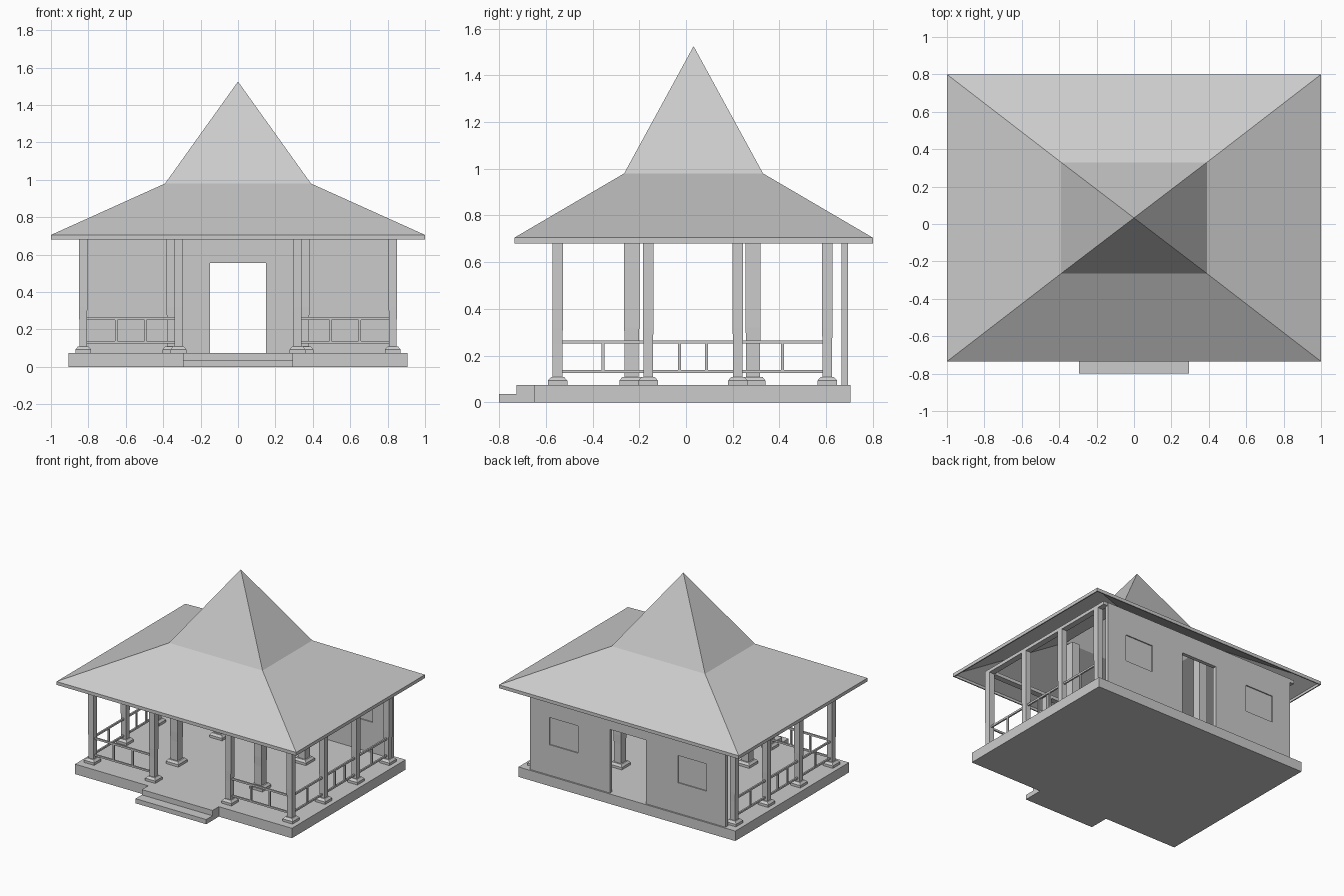
import bpy
import bmesh

if "Cube" in bpy.data.objects:
    bpy.data.objects.remove(bpy.data.objects["Cube"])

grey = bpy.data.materials.new("plain_grey")
grey.use_nodes = True
grey.diffuse_color = (0.6, 0.6, 0.6, 1)
grey.node_tree.nodes["Principled BSDF"].inputs["Base Color"].default_value = (0.6, 0.6, 0.6, 1)

FLOOR, EAVE = 0.075, 0.68


def add_rings(bm, rings, cap_bottom=True):
    """Stack rectangles (x0, x1, y0, y1, z) into a closed column of quads."""
    loops = [[bm.verts.new((x, y, z)) for x, y in ((a, c), (b, c), (b, d), (a, d))]
             for a, b, c, d, z in rings]
    for low, high in zip(loops, loops[1:]):
        for i in range(4):
            j = (i + 1) % 4
            bm.faces.new((low[i], low[j], high[j], high[i]))
    if cap_bottom:
        bm.faces.new(loops[0][::-1])
    return loops[-1]


def add_box(bm, x0, x1, y0, y1, z0, z1):
    bm.faces.new(add_rings(bm, [(x0, x1, y0, y1, z0), (x0, x1, y0, y1, z1)]))


def finish(bm, name):
    mesh = bpy.data.meshes.new(name)
    bm.to_mesh(mesh)
    bm.free()
    mesh.materials.append(grey)
    obj = bpy.data.objects.new(name, mesh)
    bpy.context.collection.objects.link(obj)
    return obj


def boxes(name, *items):
    bm = bmesh.new()
    for item in items:
        add_box(bm, *item)
    return finish(bm, name)


def column(name, x, y, half, foot, top):
    """Square post on a chamfered foot, slightly slimmer low down."""
    bm = bmesh.new()
    profile = [(foot, FLOOR), (foot, FLOOR + 0.018), (half * 1.25, FLOOR + 0.033),
               (half * 0.92, FLOOR + 0.033), (half * 0.92, 0.25), (half, 0.32), (half, top)]
    bm.faces.new(add_rings(bm, [(x - r, x + r, y - r, y + r, z) for r, z in profile]))
    finish(bm, name)


def railing(name, start, end, count, fixed, along_x):
    """Two rails with evenly spaced balusters between two posts."""
    h = 0.006
    spans = [(start, end, 0.125, 0.138), (start, end, 0.251, 0.265)]
    for i in range(count):
        c = start + (end - start) * (i + 1) / (count + 1)
        spans.append((c - h, c + h, 0.138, 0.251))
    across = (fixed - h, fixed + h)
    items = [(a, b, *across, c, d) if along_x else (*across, a, b, c, d)
             for a, b, c, d in spans]
    boxes(name, *items)


# Platform and entrance steps
boxes("platform", (-0.905, 0.905, -0.65, 0.705, 0, FLOOR))
boxes("upper_step", (-0.295, 0.295, -0.725, -0.65, 0, FLOOR))
boxes("lower_step", (-0.295, 0.295, -0.8, -0.725, 0, 0.035))

# Two-pitch hollow roof with a narrow fascia
bm = bmesh.new()
rim = add_rings(bm, [(-1, 1, -0.735, 0.8, EAVE), (-1, 1, -0.735, 0.8, 0.705),
                     (-0.39, 0.39, -0.265, 0.33, 0.98)], cap_bottom=False)
apex = bm.verts.new((0, 0.0325, 1.525))
for i in range(4):
    bm.faces.new((rim[i], rim[(i + 1) % 4], apex))
roof = finish(bm, "roof")
shell = roof.modifiers.new("thickness", "SOLIDIFY")
shell.thickness = 0.012
shell.offset = -1

# Posts, railings and beams, mirrored left and right
POST_X, POST_Y, HALF = 0.828, (-0.55, -0.162, 0.222, 0.605), 0.0225
FRONT_X = 0.318
for s, side in ((1, "left"), (-1, "right")):
    for i, y in enumerate(POST_Y):
        column(f"{side}_post_{i + 1}", s * POST_X, y, HALF, 0.042, EAVE + 0.005)
    column(f"{side}_entrance_post", s * FRONT_X, POST_Y[0], HALF, 0.042, EAVE + 0.005)
    for y, place in ((-0.2325, "front"), (0.2875, "back")):
        column(f"{side}_{place}_main_column", s * 0.35, y, 0.0325, 0.053, 0.95)
    for i, balusters in enumerate((1, 2, 1)):
        railing(f"{side}_railing_{i + 1}", POST_Y[i] + 0.02, POST_Y[i + 1] - 0.02,
                balusters, s * POST_X, False)
    lo, hi = sorted((s * (FRONT_X + 0.02), s * (POST_X - 0.02)))
    railing(f"{side}_front_railing", lo, hi, 2, POST_Y[0], True)
    boxes(f"{side}_beam", (s * POST_X - HALF, s * POST_X + HALF, -0.5725, 0.69, EAVE, 0.705))
boxes("front_beam", (HALF - POST_X, POST_X - HALF, -0.5725, -0.5275, EAVE, 0.705))

# Back wall with an open doorway and recessed windows
wall = boxes("back_wall", (-0.815, 0.815, 0.665, 0.693, FLOOR, 0.705))
cuts = [(-0.15, 0.15, 0.6, 0.75, 0.05, 0.555)]
for x0, x1 in ((0.418, 0.655), (-0.655, -0.418)):
    cuts += [(x0, x1, 0.685, 0.75, 0.305, 0.51), (x0, x1, 0.6, 0.673, 0.305, 0.51)]
cutter = boxes("wall_openings_cutter", *cuts)
cutter.hide_render = True
cutter.hide_set(True)
cut = wall.modifiers.new("openings", "BOOLEAN")
cut.operation = "DIFFERENCE"
cut.solver = "EXACT"
cut.object = cutter
